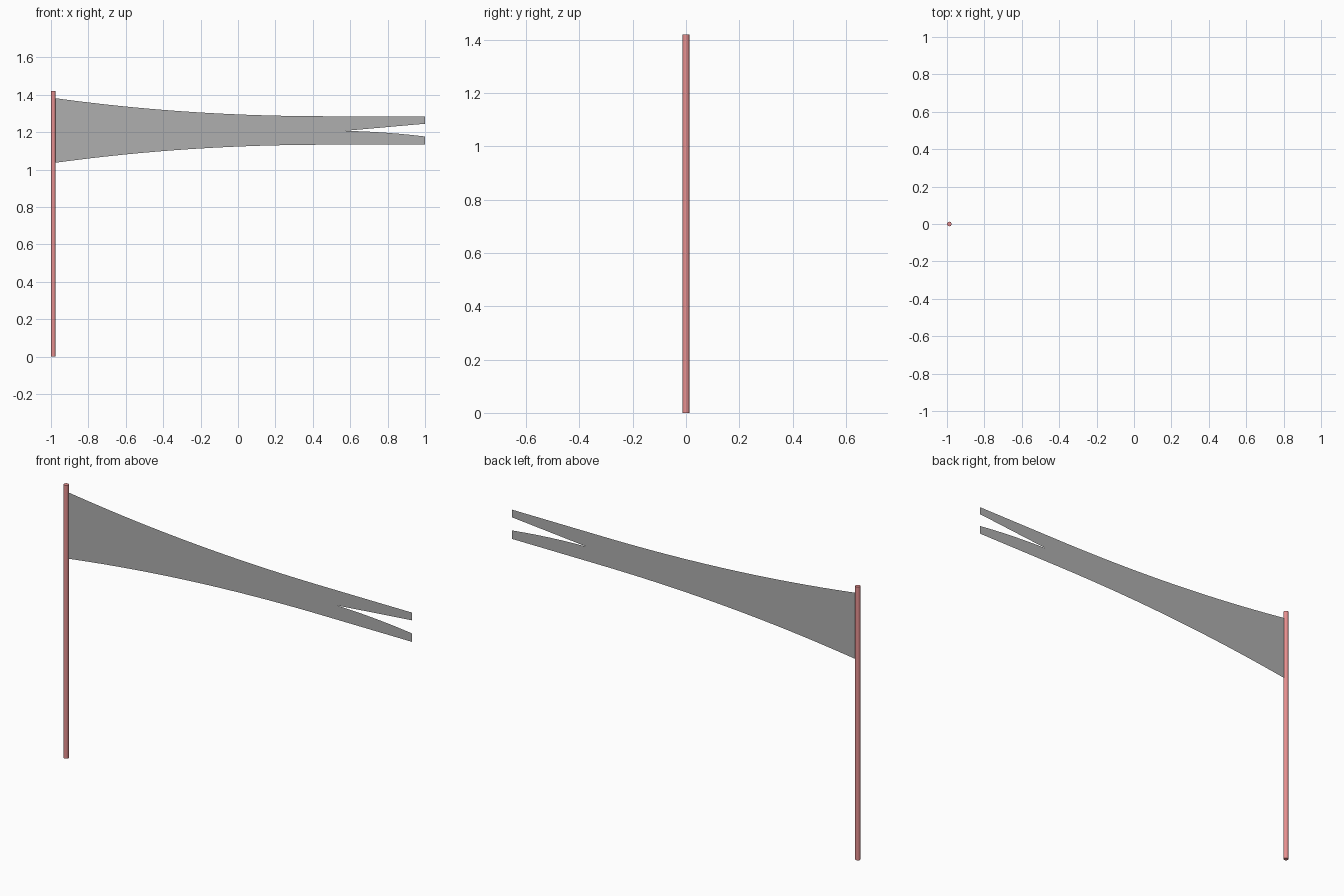
import bpy, bmesh

if "Cube" in bpy.data.objects:
    bpy.data.objects.remove(bpy.data.objects["Cube"])

POLE_X, POLE_R, POLE_H = -0.9875, 0.0125, 1.42
MID = 1.209           # centre height of the banner
LEFT, NOTCH, RIGHT = -0.976, 0.57, 1.0


def paint(obj, name, color):
    mat = bpy.data.materials.new(name)
    mat.diffuse_color = (*color, 1)
    mat.use_nodes = True
    mat.node_tree.nodes["Principled BSDF"].inputs["Base Color"].default_value = mat.diffuse_color
    obj.data.materials.append(mat)


# Pole
bpy.ops.mesh.primitive_cylinder_add(vertices=16, radius=POLE_R, depth=POLE_H,
                                    location=(POLE_X, 0, POLE_H / 2))
pole = bpy.context.object
pole.name = "flag_pole"
bpy.ops.object.shade_smooth_by_angle()
paint(pole, "pole_red", (0.8, 0.28, 0.28))


def half_height(x):
    """Banner half height: flares toward the pole, level near the tails."""
    t = max(0.0, (0.5 - x) / (0.5 - LEFT))
    return 0.076 + 0.0965 * t ** 2.1


def strip(bm, xs, lower, upper):
    """Row of upright quads between two edge curves."""
    rows = [(bm.verts.new((x, 0, lower(x))), bm.verts.new((x, 0, upper(x)))) for x in xs]
    for (a, b), (c, d) in zip(rows, rows[1:]):
        bm.faces.new((a, c, d, b))


def span(a, b, n):
    return [a + (b - a) * i / n for i in range(n + 1)]


def top(x):
    return MID + half_height(x)


def bottom(x):
    return MID - half_height(x)


def notch_t(x):
    return (x - NOTCH) / (RIGHT - NOTCH)


def notch_top(x):
    return 1.207 + 0.038 * notch_t(x)


def notch_bottom(x):
    t = notch_t(x)
    return 1.207 - 0.008 * t - 0.022 * t ** 2


# Banner: body and two tails
bm = bmesh.new()
body = span(LEFT, NOTCH, 24)
tails = span(NOTCH, RIGHT, 6)
strip(bm, body, lambda x: 1.207, top)
strip(bm, body, bottom, lambda x: 1.207)
strip(bm, tails, notch_top, top)
strip(bm, tails, bottom, notch_bottom)
bmesh.ops.remove_doubles(bm, verts=bm.verts, dist=1e-5)
mesh = bpy.data.meshes.new("banner")
bm.to_mesh(mesh)
bm.free()
banner = bpy.data.objects.new("banner", mesh)
bpy.context.collection.objects.link(banner)
paint(banner, "banner_grey", (0.43, 0.43, 0.43))
